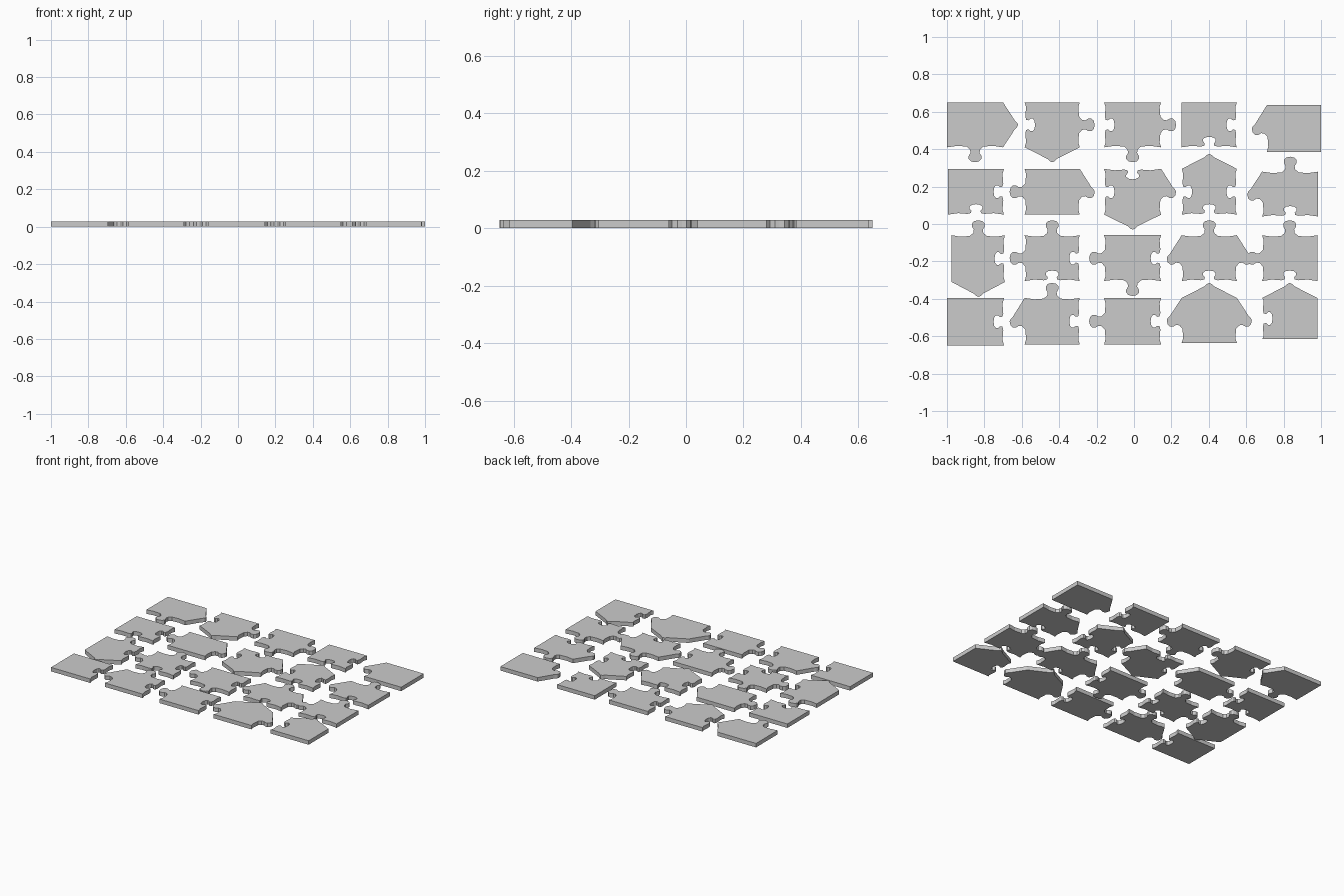
import bpy, bmesh
from mathutils import Vector

if "Cube" in bpy.data.objects:
    bpy.data.objects.remove(bpy.data.objects["Cube"])

THICK = 0.028
COLS = [(-0.995, -0.695), (-0.585, -0.29), (-0.16, 0.145), (0.255, 0.55), (0.685, 0.98)]
ROWS = [(0.41, 0.65), (0.05, 0.295), (-0.305, -0.06), (-0.645, -0.395)]

# Edge codes per piece, in order bottom, right, top, left:
# - plain, T tab, S socket, A pointed tab, < > tab with one straight flank
EDGES = [
    ["TA--", "AT-S", "TT-S", "SS--", "---<"],
    ["SS--", "->-T", "A>SS", "SSAS", "S-T<"],
    ["AST-", "SSTT", "TS-T", "S>T<", "S-TT"],
    ["-S--", "-ST<", "-S-T", "->A<", "--AS"],
]

# Pieces that sit slightly off the regular grid: x0, x1, y0, y1
SHIFTED = {
    (0, 0): (-1.0, -0.70, 0.41, 0.65),
    (0, 4): (0.71, 1.0, 0.385, 0.635),
    (1, 4): (0.685, 0.985, 0.04, 0.28),
    (2, 0): (-0.975, -0.69, -0.31, -0.06),
    (3, 0): (-1.0, -0.695, -0.65, -0.395),
    (3, 3): (0.255, 0.55, -0.635, -0.395),
    (3, 4): (0.685, 0.98, -0.615, -0.395),
}

# Half profile of a knob: distance from the middle, height
KNOB = [(0.095, -0.008), (0.045, -0.004), (0.027, 0.012), (0.024, 0.03),
        (0.034, 0.046), (0.034, 0.062), (0.022, 0.075)]
POINT = [(0.025, 0.062), (0.013, 0.074)]


def edge_points(a, b, code):
    """Points from corner a up to (not including) corner b."""
    pts = [a]
    if code == "-":
        return pts
    along = (b - a).normalized()
    out = Vector((along.y, -along.x))
    mid = (a + b) / 2
    sign = 0.7 if code == "S" else 1
    first = POINT if code in "A<" else KNOB
    last = POINT if code in "A>" else KNOB
    if code == "S":
        sign = -0.7
    tip = 0.08
    prof = [(-u, v) for u, v in first] + [(0, tip)] + list(reversed(last))
    for u, v in prof:
        h = v * sign if v > 0 else v
        pts.append(mid + along * u + out * h)
    return pts


def build_piece(name, x0, x1, y0, y1, codes):
    corners = [Vector(c) for c in ((x0, y0), (x1, y0), (x1, y1), (x0, y1))]
    outline = []
    for i, code in enumerate(codes):
        outline += edge_points(corners[i], corners[(i + 1) % 4], code)
    bm = bmesh.new()
    face = bm.faces.new([bm.verts.new((p.x, p.y, 0)) for p in outline])
    res = bmesh.ops.extrude_face_region(bm, geom=[face], use_keep_orig=True)
    top = [g for g in res["geom"] if isinstance(g, bmesh.types.BMVert)]
    bmesh.ops.translate(bm, verts=top, vec=(0, 0, THICK))
    bmesh.ops.recalc_face_normals(bm, faces=bm.faces[:])
    mesh = bpy.data.meshes.new(name)
    bm.to_mesh(mesh)
    bm.free()
    bpy.context.collection.objects.link(bpy.data.objects.new(name, mesh))


# Grid of separated jigsaw pieces
for r, row in enumerate(EDGES):
    for c, codes in enumerate(row):
        box = SHIFTED.get((r, c), COLS[c] + ROWS[r])
        build_piece(f"puzzle_piece_row{r + 1}_col{c + 1}", *box, codes)
